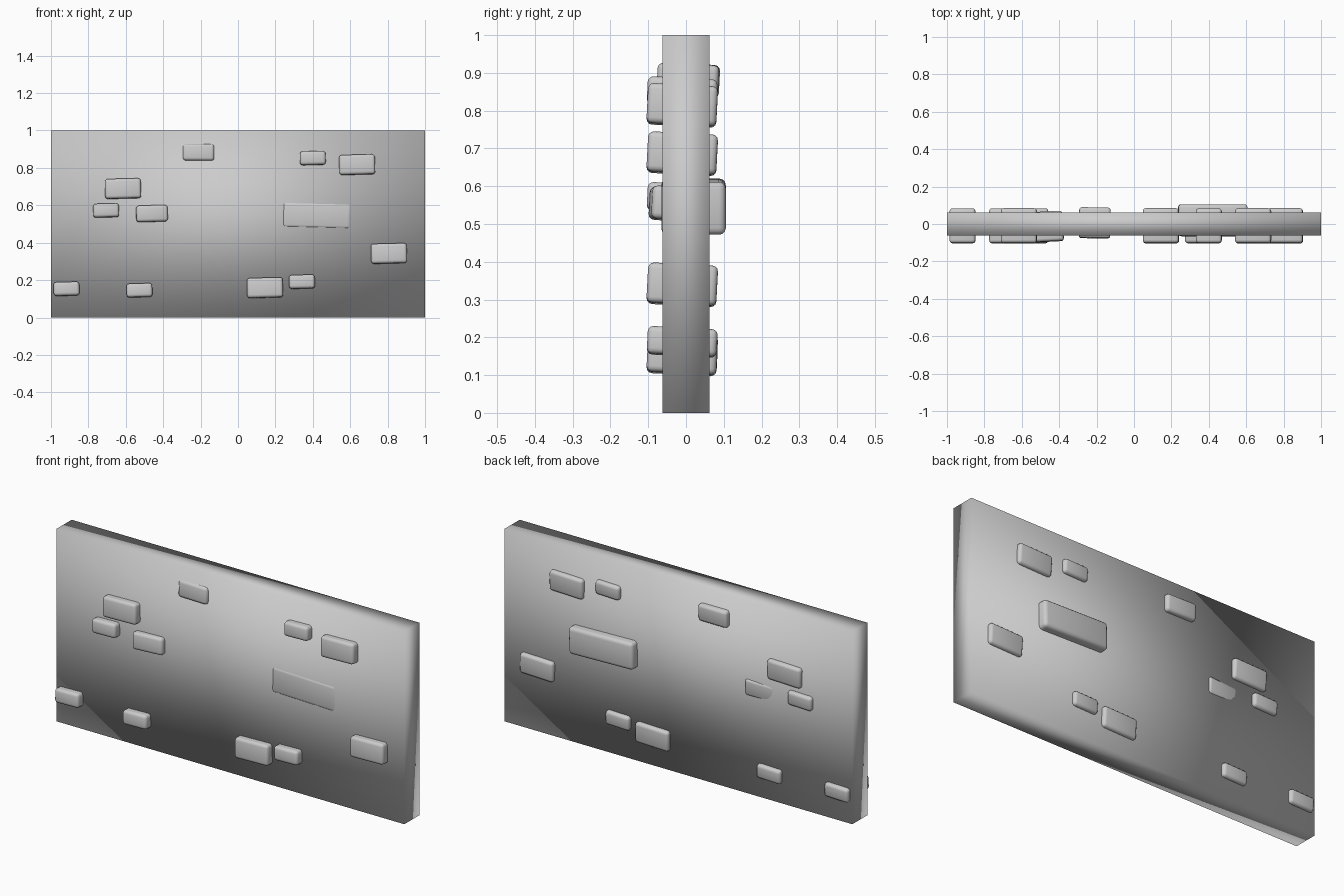
import bpy
from math import radians

cube = bpy.data.objects.get("Cube")
if cube:
    bpy.data.objects.remove(cube, do_unlink=True)

# One plain grey for the whole wall
grey = bpy.data.materials.new("stone_grey")
grey.use_nodes = True
color = (0.6, 0.6, 0.6, 1)
grey.diffuse_color = color
grey.node_tree.nodes["Principled BSDF"].inputs["Base Color"].default_value = color


def block(name, center, size, tilt=(0, 0, 0), bevel=0):
    """Smooth shaded box, optionally tilted (degrees) and rounded."""
    bpy.ops.mesh.primitive_cube_add(size=1, location=center)
    ob = bpy.context.object
    ob.name = name
    ob.scale = size
    bpy.ops.object.transform_apply(location=False, rotation=False, scale=True)
    ob.rotation_euler = [radians(a) for a in tilt]
    ob.data.materials.append(grey)
    if bevel:
        mod = ob.modifiers.new("rounded_edges", "BEVEL")
        mod.width = bevel
        mod.segments = 3
    bpy.ops.object.shade_smooth()
    return ob


# Wall slab
block("wall_slab", (0, 0, 0.5), (2, 0.124, 1))

# Bricks pushed through the wall, showing on both faces
DEPTH = 0.185
MID_Y = -0.01
TILT = (-3, -1.5, 0)
large, small = (0.192, DEPTH, 0.106), (0.138, DEPTH, 0.073)
groups = {
    "large_brick": (large, [(0.637, 0.814), (-0.615, 0.686), (0.807, 0.339), (0.144, 0.156)]),
    "small_brick": (small, [(0.4, 0.849), (-0.705, 0.569), (0.342, 0.188),
                            (-0.527, 0.142), (-0.917, 0.15)]),
}
for name, (size, spots) in groups.items():
    for i, (x, z) in enumerate(spots, 1):
        block(f"{name}_{i}", (x, MID_Y, z), size, TILT, 0.015)

# Medium bricks, each set unevenly in the wall
block("medium_brick_upper", (-0.21, 0.006, 0.88), (0.168, 0.163, 0.088), (-3, 0.4, -1), 0.015)
block("medium_brick_left", (-0.463, -0.014, 0.553), (0.168, 0.16, 0.088), (-3, -1.5, 3), 0.015)

# Long brick, flush with the front and proud of the back
block("long_brick", (0.421, 0.02, 0.546), (0.37, 0.171, 0.14), (0, 1.5, 0), 0.018)
